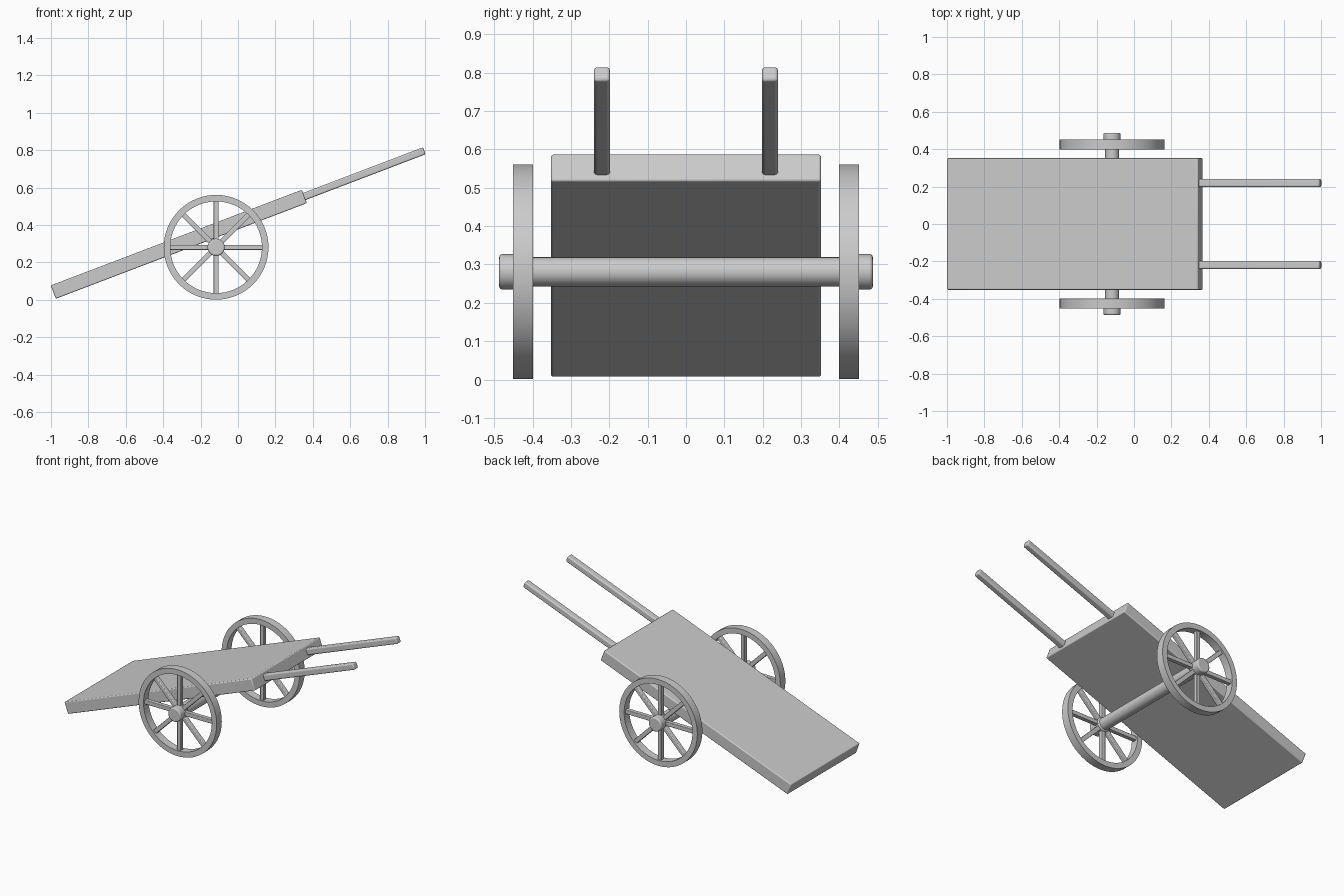
import bpy, bmesh
from math import radians, cos, sin, pi
from mathutils import Matrix, Vector

if "Cube" in bpy.data.objects:
    bpy.data.objects.remove(bpy.data.objects["Cube"])

TILT = radians(20.85)
BED_C = Vector((-0.3165, 0, 0.297))
WHEEL_C = Vector((-0.117, 0, 0.281))
WHEEL_R, RIM_IN = 0.28, 0.245


def finish(name, bm, bevel=0.0, smooth=True):
    bmesh.ops.recalc_face_normals(bm, faces=bm.faces)
    me = bpy.data.meshes.new(name)
    bm.to_mesh(me)
    bm.free()
    ob = bpy.data.objects.new(name, me)
    bpy.context.collection.objects.link(ob)
    if bevel:
        mod = ob.modifiers.new("bevel", 'BEVEL')
        mod.width, mod.segments = bevel, 3
        mod.limit_method, mod.angle_limit = 'ANGLE', radians(40)
    if smooth:
        bpy.context.view_layer.objects.active = ob
        bpy.ops.object.select_all(action='DESELECT')
        ob.select_set(True)
        bpy.ops.object.shade_smooth_by_angle(angle=radians(35))
    return ob


def add_box(bm, size, matrix):
    bmesh.ops.create_cube(bm, size=1, matrix=matrix @ Matrix.Diagonal((*size, 1)))


def rod_y(name, radius, y0, y1, bevel=0.0):
    """Cylinder along y through the wheel centre."""
    bm = bmesh.new()
    m = Matrix.Translation(WHEEL_C + Vector((0, (y0 + y1) / 2, 0))) @ Matrix.Rotation(pi / 2, 4, 'X')
    bmesh.ops.create_cone(bm, cap_ends=True, segments=48, radius1=radius, radius2=radius,
                          depth=abs(y1 - y0), matrix=m)
    return finish(name, bm, bevel)


# Tilted frame shared by the bed and handles
frame = Matrix.Translation(BED_C) @ Matrix.Rotation(-TILT, 4, 'Y')

# Flat bed
bm = bmesh.new()
add_box(bm, (1.436, 0.704, 0.076), frame)
finish("cart_bed", bm, 0.006)

# Axle
rod_y("axle", 0.038, -0.41, 0.41)

for side, tag in ((-1, "front"), (1, "back")):
    # Pull handle
    bm = bmesh.new()
    add_box(bm, (0.705, 0.042, 0.04), frame @ Matrix.Translation((1.0525, side * 0.219, 0)))
    finish(f"handle_{tag}", bm, 0.008)

    # Wheel rim: rectangular section spun round the axle
    bm = bmesh.new()
    y = side * 0.425
    profile = [(RIM_IN, -0.026), (WHEEL_R, -0.026), (WHEEL_R, 0.026), (RIM_IN, 0.026)]
    vs = [bm.verts.new(WHEEL_C + Vector((r, y + h, 0))) for r, h in profile]
    es = [bm.edges.new((vs[i], vs[(i + 1) % 4])) for i in range(4)]
    bmesh.ops.spin(bm, geom=vs + es, cent=WHEEL_C, axis=(0, 1, 0), angle=2 * pi,
                   steps=64, use_merge=True)
    bmesh.ops.remove_doubles(bm, verts=bm.verts, dist=1e-5)
    finish(f"wheel_rim_{tag}", bm)

    # Eight spokes
    bm = bmesh.new()
    for i in range(8):
        m = (Matrix.Translation(WHEEL_C + Vector((0, y, 0)))
             @ Matrix.Rotation(i * pi / 4, 4, 'Y') @ Matrix.Translation((0.14, 0, 0)))
        add_box(bm, (0.23, 0.028, 0.027), m)
    finish(f"spokes_{tag}", bm, 0.004)

    # Hub cap
    rod_y(f"hub_{tag}", 0.046, side * 0.402, side * 0.487, 0.008)
